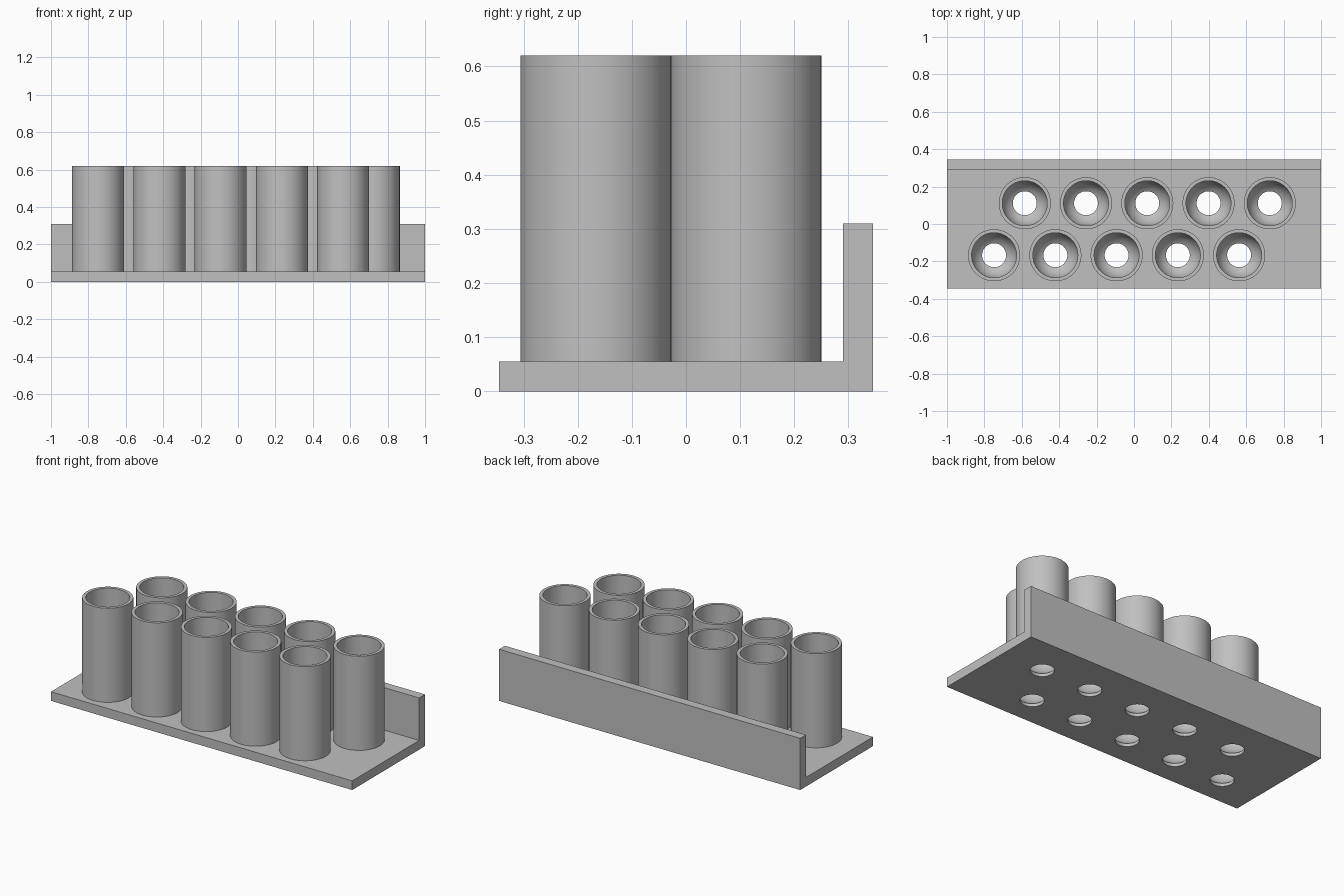
import bpy, bmesh, math
from mathutils import Matrix, Vector

old = bpy.data.objects.get("Cube")
if old:
    bpy.data.objects.remove(old, do_unlink=True)

TUBE_R, BORE_R, HOLE_R = 0.139, 0.12, 0.064
BASE_TOP, TUBE_TOP = 0.055, 0.62
STEP = 0.3275
SEGMENTS = 64

grey = bpy.data.materials.new("grey plastic")
grey.use_nodes = True
colour = (0.53, 0.53, 0.53, 1)
grey.diffuse_color = colour
grey.node_tree.nodes["Principled BSDF"].inputs["Base Color"].default_value = colour

# Two staggered rows of five tubes
centres = [(start + i * STEP, y)
           for start, y in ((-0.748, -0.167), (-0.584, 0.111))
           for i in range(5)]


def make_object(name, bm):
    bmesh.ops.recalc_face_normals(bm, faces=bm.faces)
    mesh = bpy.data.meshes.new(name)
    bm.to_mesh(mesh)
    bm.free()
    mesh.materials.append(grey)
    obj = bpy.data.objects.new(name, mesh)
    bpy.context.collection.objects.link(obj)
    return obj


def lathe(bm, profile, centre):
    """Revolve an (r, z) profile around a vertical axis."""
    verts = [bm.verts.new((r, 0, z)) for r, z in profile]
    edges = [bm.edges.new(pair) for pair in zip(verts, verts[1:])]
    made = set(bm.verts) - set(verts)
    bmesh.ops.spin(bm, geom=verts + edges, cent=(0, 0, 0), axis=(0, 0, 1),
                   angle=math.tau, steps=SEGMENTS, use_duplicate=False)
    new = [v for v in bm.verts if v not in made]
    bmesh.ops.translate(bm, verts=new, vec=Vector((*centre, 0)))
    bmesh.ops.remove_doubles(bm, verts=new, dist=1e-5)


def lathe_all(name, profile):
    bm = bmesh.new()
    for centre in centres:
        lathe(bm, profile, centre)
    return make_object(name, bm)


# Base plate with upright back lip, extruded along x from an L profile
bm = bmesh.new()
outline = [(-0.345, 0), (0.345, 0), (0.345, 0.31), (0.29, 0.31),
           (0.29, BASE_TOP), (-0.345, BASE_TOP)]
face = bm.faces.new([bm.verts.new((-1, y, z)) for y, z in outline])
side = bmesh.ops.extrude_face_region(bm, geom=[face])["geom"]
bmesh.ops.translate(bm, vec=(2, 0, 0),
                    verts=[v for v in side if isinstance(v, bmesh.types.BMVert)])
base = make_object("base_with_back_lip", bm)

# Tube bodies
tubes = lathe_all("tubes", [(0, BASE_TOP), (TUBE_R, BASE_TOP),
                            (TUBE_R, TUBE_TOP), (0, TUBE_TOP)])

# Bore cutter: drain hole, round bottom, straight wall
start = math.asin(HOLE_R / BORE_R)
arc = []
for i in range(13):
    a = start + (math.pi / 2 - start) * i / 12
    arc.append((BORE_R * math.sin(a), BORE_R * (1 - math.cos(a))))
cutter = lathe_all("bore_cutter", [(0, -0.1), (HOLE_R, -0.1), *arc,
                                   (BORE_R, 0.8), (0, 0.8)])
cutter.hide_render = True

# Cut the bores, then smooth the round walls
for obj in (base, tubes):
    cut = obj.modifiers.new("bores", "BOOLEAN")
    cut.operation = "DIFFERENCE"
    cut.solver = "EXACT"
    cut.object = cutter
    bpy.ops.object.select_all(action="DESELECT")
    obj.select_set(True)
    bpy.context.view_layer.objects.active = obj
    bpy.ops.object.modifier_apply(modifier=cut.name)
    bpy.ops.object.shade_smooth_by_angle(angle=math.radians(30))
bpy.data.objects.remove(cutter, do_unlink=True)
